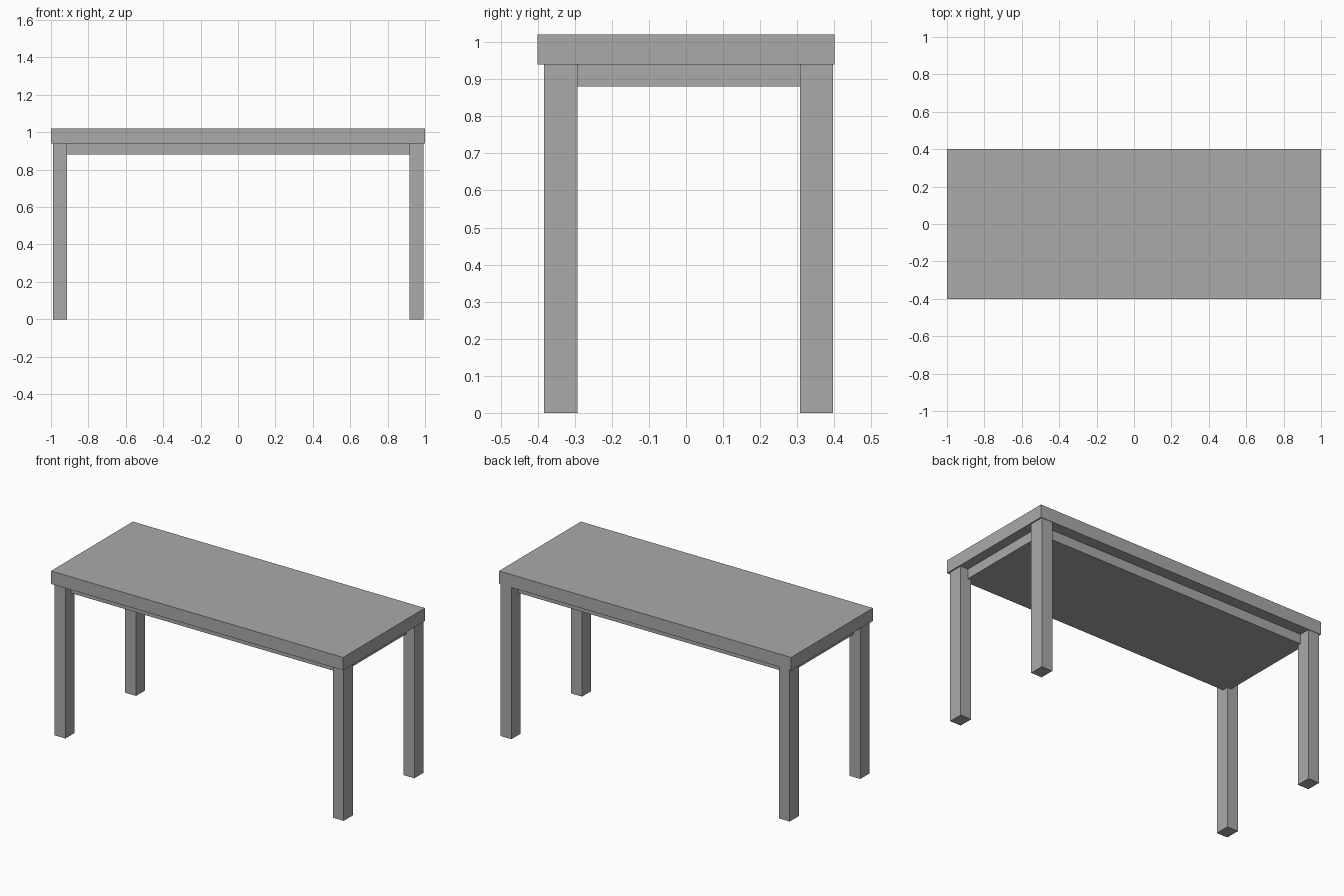
import bpy

cube = bpy.data.objects.get("Cube")
if cube:
    bpy.data.objects.remove(cube, do_unlink=True)

# Single flat grey for the whole table
GREY = (0.4, 0.4, 0.4, 1.0)
grey = bpy.data.materials.new("stone_grey")
grey.use_nodes = True
grey.diffuse_color = GREY
for node in grey.node_tree.nodes:
    if node.type == 'BSDF_PRINCIPLED':
        node.inputs["Base Color"].default_value = GREY


def box(name, low, high):
    """Axis-aligned block between two opposite corners."""
    centre = [(a + b) / 2 for a, b in zip(low, high)]
    bpy.ops.mesh.primitive_cube_add(size=1, location=centre)
    part = bpy.context.object
    part.name = name
    part.scale = [b - a for a, b in zip(low, high)]
    bpy.ops.object.transform_apply(location=False, rotation=False, scale=True)
    part.data.materials.append(grey)
    return part


TOP_Z, SLAB_Z, FRAME_Z = 1.02, 0.94, 0.88

# Table top
box("table_top", (-1, -0.4, SLAB_Z), (1, 0.4, TOP_Z))

# Solid frame set in beneath the top
box("under_frame", (-0.94, -0.33, FRAME_Z), (0.94, 0.33, SLAB_Z))

# Four square legs, sitting slightly off centre
leg_x = {"right": (-0.988, -0.913), "left": (0.917, 0.992)}
leg_y = {"front": (-0.383, -0.293), "back": (0.307, 0.397)}
for side, (x0, x1) in leg_x.items():
    for end, (y0, y1) in leg_y.items():
        box(f"{end}_{side}_leg", (x0, y0, 0), (x1, y1, SLAB_Z))
